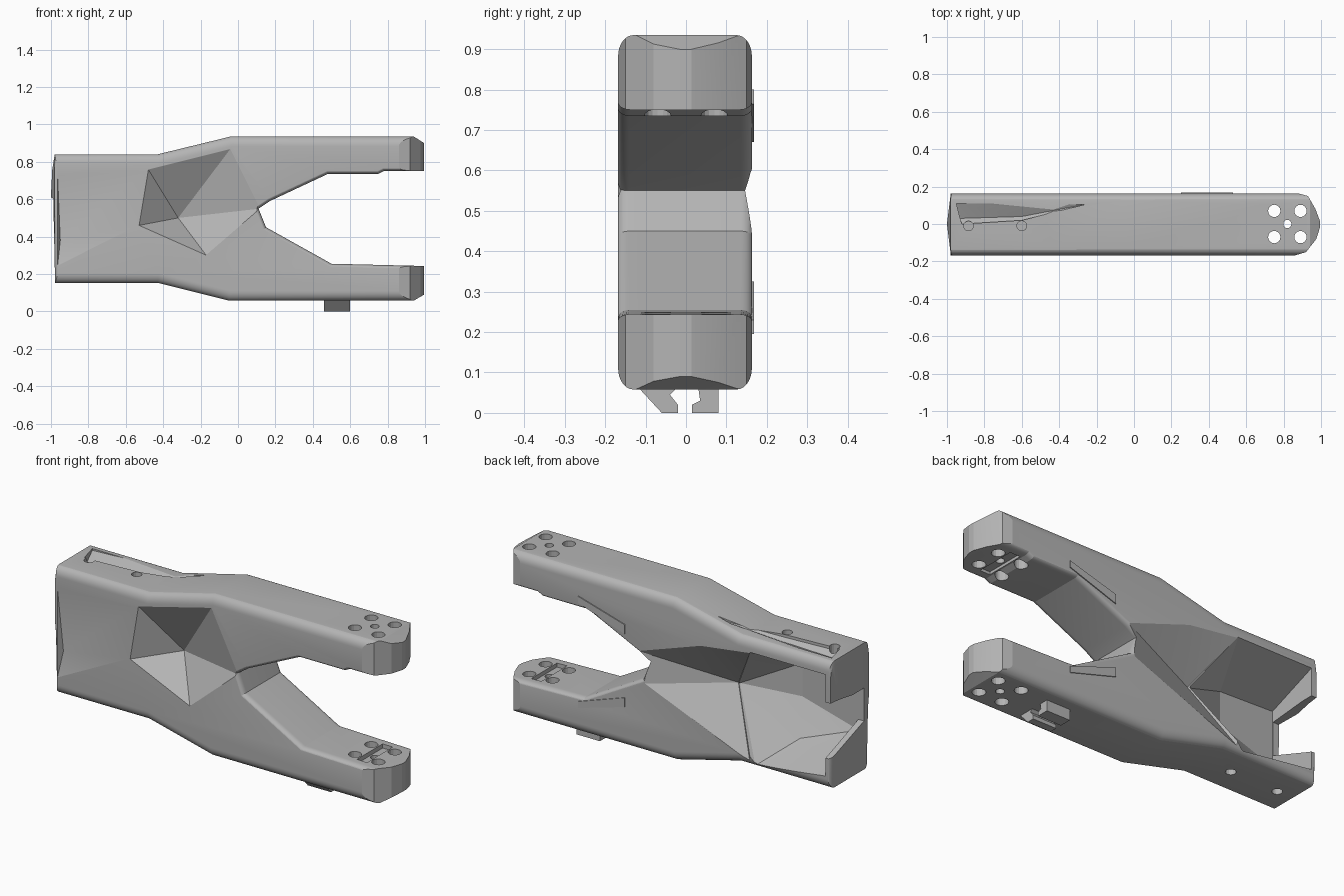
import bpy, bmesh, math
from mathutils import Matrix

if "Cube" in bpy.data.objects:
    bpy.data.objects.remove(bpy.data.objects["Cube"])

grey = bpy.data.materials.new("mid grey")
grey.diffuse_color = (0.46, 0.46, 0.46, 1)
grey.use_nodes = True
grey.node_tree.nodes["Principled BSDF"].inputs["Base Color"].default_value = grey.diffuse_color


def add_object(name, bm):
    bmesh.ops.recalc_face_normals(bm, faces=bm.faces)
    me = bpy.data.meshes.new(name)
    bm.to_mesh(me)
    bm.free()
    ob = bpy.data.objects.new(name, me)
    bpy.context.collection.objects.link(ob)
    me.materials.append(grey)
    return ob


def prism(name, pts, axis, lo, hi):
    """Extrude a 2D outline along y (points are x,z), z (x,y) or x (y,z)."""
    place = {'x': lambda p, d: (d, p[0], p[1]), 'y': lambda p, d: (p[0], d, p[1]),
             'z': lambda p, d: (p[0], p[1], d)}[axis]
    bm = bmesh.new()
    a = [bm.verts.new(place(p, lo)) for p in pts]
    b = [bm.verts.new(place(p, hi)) for p in pts]
    bm.faces.new(a)
    bm.faces.new(b[::-1])
    n = len(pts)
    for i in range(n):
        bm.faces.new((a[i], a[(i + 1) % n], b[(i + 1) % n], b[i]))
    return add_object(name, bm)


def hull(name, pts):
    bm = bmesh.new()
    for p in pts:
        bm.verts.new(p)
    bmesh.ops.convex_hull(bm, input=bm.verts[:])
    loose = [v for v in bm.verts if not v.link_faces]
    bmesh.ops.delete(bm, geom=loose, context='VERTS')
    return add_object(name, bm)


def drill(x, y, z, r, depth):
    bm = bmesh.new()
    bmesh.ops.create_cone(bm, cap_ends=True, segments=16, radius1=r, radius2=r, depth=depth,
                          matrix=Matrix.Translation((x, y, z)))
    return add_object("drill", bm)


def apply_mod(ob, mod):
    bpy.context.view_layer.objects.active = ob
    bpy.ops.object.modifier_apply(modifier=mod.name)


def cut(ob, cutter, op='DIFFERENCE'):
    cutter.hide_render = True
    m = ob.modifiers.new("cut", 'BOOLEAN')
    m.operation, m.solver, m.object = op, 'EXACT', cutter
    apply_mod(ob, m)
    bpy.data.objects.remove(cutter)


# Forked body: outer run, bowed rear end, inner fork run
rear = [(-0.98, 0.84), (-0.993, 0.76), (-1.0, 0.62), (-0.985, 0.48), (-0.978, 0.153)]
outer = [(0.995, 0.75), (0.995, 0.90), (0.94, 0.935), (-0.04, 0.935), (-0.43, 0.84)] + rear + [
    (-0.43, 0.153), (-0.05, 0.058), (0.94, 0.058), (0.995, 0.09), (0.995, 0.243)]
inner = [(0.5, 0.255), (0.15, 0.45), (0.11, 0.55), (0.17, 0.59), (0.48, 0.735), (0.75, 0.735), (0.78, 0.75)]
body = prism("forked_body", outer + inner, 'y', -0.168, 0.163)

# Wide rounding outside, tight rounding inside the fork and at the rear end
me = body.data
w = me.attributes.new("bevel_weight_edge", 'FLOAT', 'EDGE')
tight = {tuple(round(c, 3) for c in p) for p in inner}
rear_v = {tuple(round(c, 3) for c in p) for p in rear}
for e in me.edges:
    a, b = (me.vertices[i].co for i in e.vertices)
    if abs(a.y - b.y) < 0.01:
        ends = [(round(p.x, 3), round(p.z, 3)) for p in (a, b)]
        small = any(p in tight for p in ends) or all(p in rear_v for p in ends)
        w.data[e.index].value = 0.35 if small else 1.0
m = body.modifiers.new("round", 'BEVEL')
m.limit_method, m.width, m.segments = 'WEIGHT', 0.052, 8
apply_mod(body, m)

# Plan outline: chamfered arm tips and slightly bowed rear end
plan = [(-0.98, -0.2), (0.86, -0.2), (0.86, -0.168), (0.92, -0.15), (0.975, -0.08), (1.0, 0.0),
        (0.97, 0.08), (0.93, 0.15), (0.86, 0.168), (0.86, 0.2), (-0.98, 0.2), (-0.98, 0.16),
        (-1.0, 0.0), (-0.98, -0.16)]
cut(body, prism("plan", plan, 'z', -0.1, 1.1), 'INTERSECT')

# Front dent
rim = [(-0.53, 0.46), (-0.48, 0.76), (-0.04, 0.87), (0.12, 0.55), (-0.17, 0.30)]
cut(body, hull("front_dent", [(x, -0.169, z) for x, z in rim] +
               [(x, -0.25, z) for x, z in rim] + [(-0.32, -0.004, 0.5)]))

# Front panel falling back toward the rear end
rim = [(-0.965, 0.74), (-0.965, 0.24), (-0.53, 0.46), (-0.48, 0.76)]
cut(body, hull("front_panel", [(x, y, z) for x, z in rim for y in (-0.169, -0.25)] +
               [(-0.95, -0.137, 0.38)]))

# Rear face dent
rim = [(-0.5, 0.77), (-0.2, 0.73), (0.18, 0.60), (0.14, 0.43), (-0.5, 0.17)]
cut(body, hull("back_dent", [(x, 0.166, z) for x, z in rim] +
               [(x, 0.25, z) for x, z in rim] + [(-0.32, 0.008, 0.5)]))

# Rear cavity between the rails, leaving a thin front panel
rim = [(-0.95, 0.22), (-0.53, 0.165), (-0.3, 0.45), (-0.35, 0.62), (-0.5, 0.77), (-0.95, 0.77)]
floor = [(-0.95, -0.122, 0.36), (-0.95, -0.122, 0.66), (-0.62, -0.11, 0.46), (-0.62, -0.11, 0.64),
         (-0.67, -0.02, 0.28), (-0.33, 0.008, 0.5)]
cut(body, hull("cavity", [(x, y, z) for x, z in rim for y in (0.164, 0.25)] + floor))

# Notch through the end wall
cut(body, prism("end_notch", [(0.25, 0.29), (0.25, 0.62), (0.10, 0.62), (-0.118, 0.60), (-0.118, 0.42),
                              (0.14, 0.325)], 'x', -1.1, -0.9))

# Sloped pocket in the top of the rear rail
cut(body, hull("top_pocket", [(x, y, z + d) for x, y, z in ((-0.95, 0.11, 0.83), (-0.26, 0.105, 0.865),
                                                           (-0.6, 0.02, 0.825), (-0.92, 0.0, 0.825))
                              for d in (0, 0.08)] + [(-0.93, 0.03, 0.795), (-0.6, 0.04, 0.81)]))

# Bolt holes in the arm tips, small holes in the rear rails
for z in (0.84, 0.15):
    for x in (0.75, 0.89):
        for y in (-0.07, 0.07):
            cut(body, drill(x, y, z, 0.033, 0.3))
    cut(body, drill(0.82, 0.0, z, 0.022, 0.3))
for z in (0.83, 0.165):
    for x in (-0.885, -0.6):
        cut(body, drill(x, -0.01, z, 0.026, 0.09))

# Cross slots on the inner faces of the arm tips
for z0, z1 in ((0.70, 0.765), (0.225, 0.30)):
    cut(body, prism("slot", [(0.79, z0), (0.85, z0), (0.85, z1), (0.79, z1)], 'y', -0.11, 0.11))

# Hooked guide feet under the lower arm
prism("front_guide_foot", [(-0.12, 0.065), (-0.02, 0.065), (-0.04, 0.045), (-0.02, 0.02), (-0.02, 0.0),
                           (-0.06, 0.0)], 'x', 0.46, 0.6)
prism("back_guide_foot", [(0.03, 0.065), (0.08, 0.065), (0.08, 0.0), (0.015, 0.0), (0.015, 0.02),
                          (0.035, 0.03)], 'x', 0.46, 0.6)

# Thin strips along the fork slopes on the rear face
for name, f in (("upper_strip", lambda z: z), ("lower_strip", lambda z: 0.995 - z)):
    prism(name, [(x, f(z)) for x, z in ((0.25, 0.67), (0.53, 0.765), (0.53, 0.80), (0.25, 0.72))],
          'y', 0.160, 0.168)

# Smooth the rounded edges, keep facets sharp
for ob in bpy.data.objects:
    ob.select_set(True)
bpy.context.view_layer.objects.active = body
bpy.ops.object.shade_smooth_by_angle(angle=math.radians(14))
